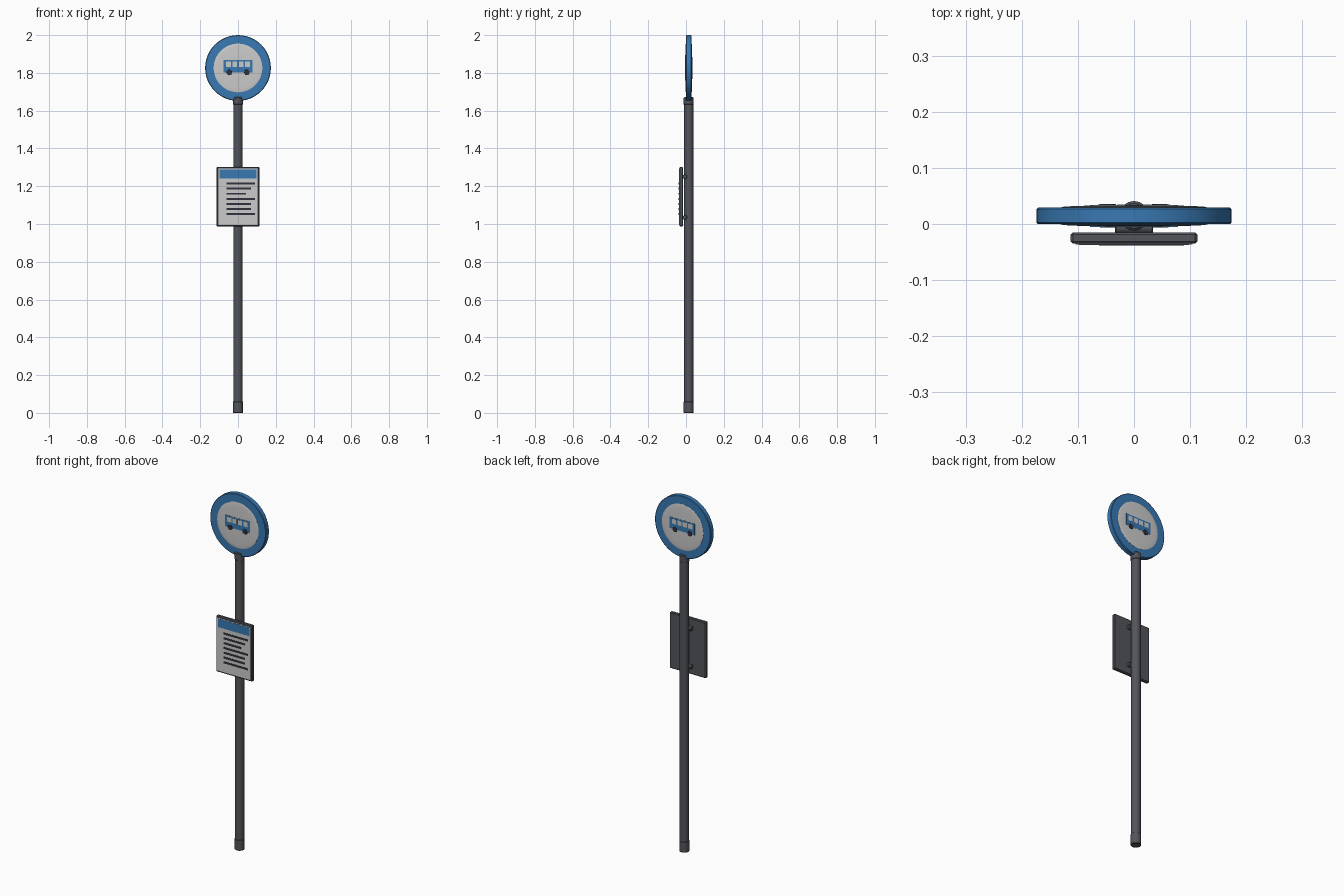
import bpy, bmesh, math
from mathutils import Matrix, Vector

if "Cube" in bpy.data.objects:
    bpy.data.objects.remove(bpy.data.objects["Cube"])

def material(name, rgb):
    m = bpy.data.materials.new(name)
    m.diffuse_color = (*rgb, 1)
    m.use_nodes = True
    m.node_tree.nodes["Principled BSDF"].inputs["Base Color"].default_value = m.diffuse_color
    return m

BLUE = material("blue", (0.04, 0.19, 0.45))
WHITE = material("white", (0.62, 0.62, 0.62))
DARK = material("dark_metal", (0.085, 0.09, 0.105))
INK = material("ink", (0.03, 0.03, 0.045))
CY = 0.0145      # depth of the pole and disc axis
CZ = 1.826       # disc centre height

def finish(name, bm, mat, smooth=True):
    bmesh.ops.recalc_face_normals(bm, faces=bm.faces[:])
    me = bpy.data.meshes.new(name)
    bm.to_mesh(me)
    bm.free()
    ob = bpy.data.objects.new(name, me)
    bpy.context.collection.objects.link(ob)
    me.materials.append(mat)
    if smooth:
        bpy.ops.object.select_all(action='DESELECT')
        ob.select_set(True)
        bpy.context.view_layer.objects.active = ob
        bpy.ops.object.shade_smooth_by_angle(angle=math.radians(35))
    return ob

def box(name, lo, hi, mat, bevel=0):
    lo, hi = Vector(lo), Vector(hi)
    bm = bmesh.new()
    bmesh.ops.create_cube(bm, size=1, matrix=Matrix.Translation((lo + hi) / 2)
                          @ Matrix.Diagonal((*(hi - lo), 1)))
    if bevel:
        bmesh.ops.bevel(bm, geom=bm.edges[:], offset=bevel, segments=1, affect='EDGES')
    return finish(name, bm, mat, False)

def lathe(name, profile, centre, mat, axis='Z', steps=16, closed=False):
    # profile: (radius, position along axis)
    bm = bmesh.new()
    vs = [bm.verts.new((r, 0, h)) for r, h in profile]
    es = [bm.edges.new(p) for p in zip(vs, vs[1:] + vs[:1] if closed else vs[1:])]
    bmesh.ops.spin(bm, geom=vs + es, cent=(0, 0, 0), axis=(0, 0, 1),
                   angle=2 * math.pi, steps=steps)
    bmesh.ops.remove_doubles(bm, verts=bm.verts[:], dist=1e-5)
    rot = {'Z': Matrix(), 'Y': Matrix.Rotation(math.pi / 2, 4, 'X'),
           'X': Matrix.Rotation(math.pi / 2, 4, 'Y')}[axis]
    bm.transform(Matrix.Translation(centre) @ rot)
    return finish(name, bm, mat)

def rod(name, r, a, b, centre, mat, axis='Z', chamfer=0.002, steps=16):
    return lathe(name, [(0, a), (r - chamfer, a), (r, a + chamfer),
                        (r, b - chamfer), (r - chamfer, b), (0, b)],
                 centre, mat, axis, steps)

# Pole with base and top collars
rod("pole", 0.0245, 0.01, 1.66, (0, CY, 0), DARK)
rod("base_collar", 0.0265, 0, 0.06, (0, CY, 0), DARK)
rod("top_collar", 0.0265, 1.63, 1.672, (0, CY, 0), DARK, chamfer=0.004)

# Round sign: blue rim and gently domed white face on both sides
lathe("sign_rim", [(0.126, -0.015), (0.171, -0.0145), (0.174, -0.012),
                   (0.174, 0.012), (0.171, 0.0145), (0.126, 0.015)],
      (0, CY, CZ), BLUE, 'Y', 48, True)
dome = [(0.129 * math.sin(i * math.pi / 12), 0.0155 + 0.0035 * math.cos(i * math.pi / 12))
        for i in range(7)]
lathe("sign_face", dome + [(r, -h) for r, h in reversed(dome)],
      (0, CY, CZ), WHITE, 'Y', 48)

# Bus pictogram, repeated on both sides
def bus(side, s):
    def y(d):
        return CY + s * d
    def panel(name, x0, x1, z0, z1, d, mat):
        ya, yb = sorted((y(0.014), y(d)))
        xa, xb = sorted((-s * x0, -s * x1))
        box(f"{side}_{name}", (xa, ya, z0), (xb, yb, z1), mat)
    panel("bus_body", -0.078, 0.078, 1.803, 1.867, 0.0196, BLUE)
    for i in range(4):
        x = -0.064 + i * 0.034
        panel(f"bus_window_{i}", x, x + 0.026, 1.832, 1.859, 0.0202, WHITE)
    for i, x in enumerate((-0.046, 0.047)):
        a, b = sorted((-s * 0.014, -s * 0.0208))
        rod(f"{side}_bus_wheel_{i}", 0.0145, a, b, (-s * x, CY, 1.803), INK, 'Y', 0.0005)

bus("front", -1)
bus("back", 1)

# Timetable board
box("board", (-0.113, -0.035, 0.987), (0.113, -0.015, 1.302), DARK, 0.004)
box("timetable_sheet", (-0.104, -0.0365, 0.996), (0.104, -0.03, 1.293), WHITE)
box("sheet_header", (-0.098, -0.0375, 1.241), (0.098, -0.03, 1.289), BLUE)
for i, end in enumerate((0.089, 0.069, 0.043, 0.089, 0.069, 0.069, 0.089)):
    z = 1.214 - i * 0.027
    box(f"sheet_line_{i}", (-0.062, -0.0385, z - 0.005), (end, -0.03, z + 0.005), INK)

# Board clamps behind the sheet
for n, z in (("upper", 1.25), ("lower", 1.035)):
    rod(f"{n}_clamp", 0.012, -0.034, 0.034, (0, -0.006, z), DARK, 'X')
